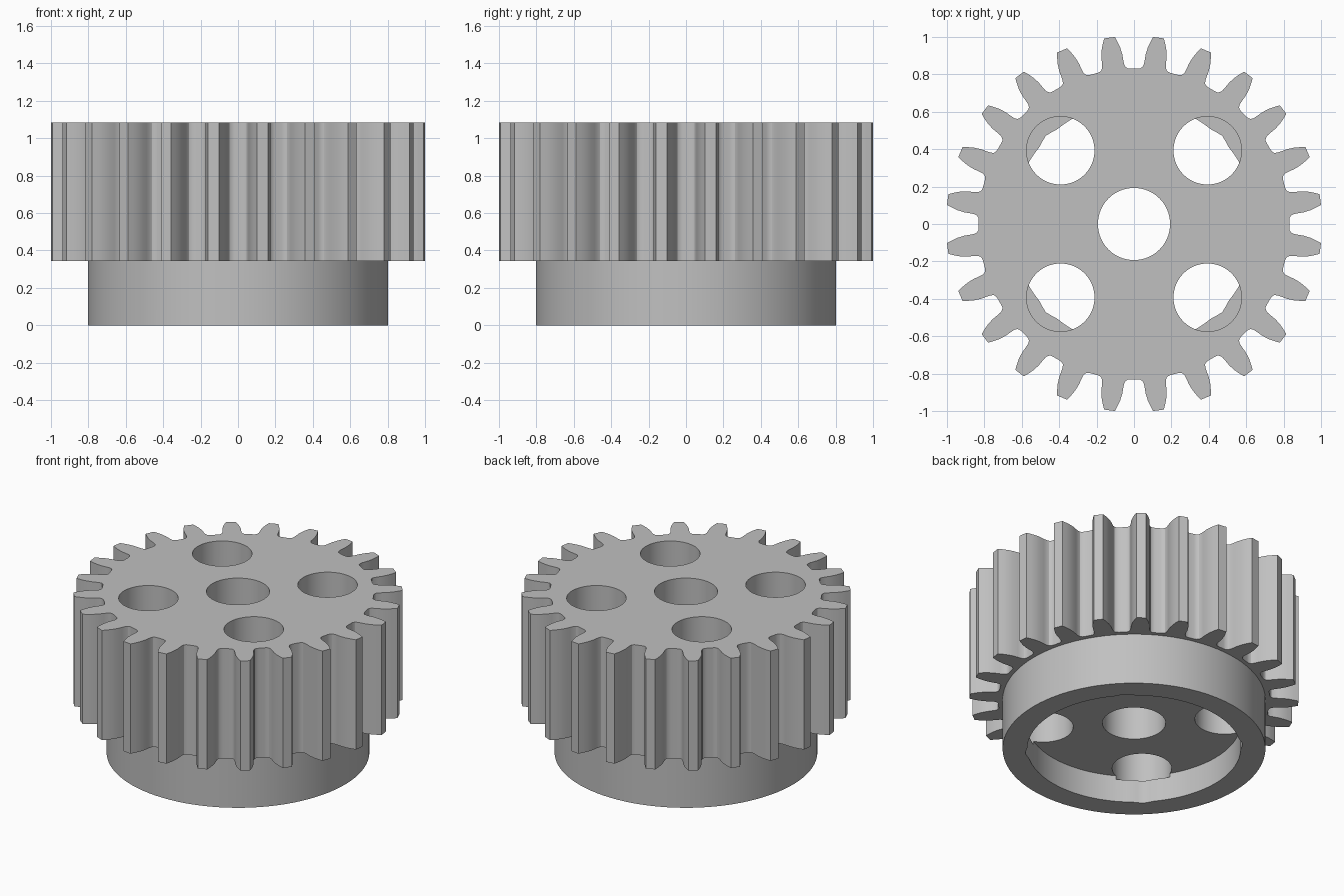
import bpy
import bmesh
from math import sin, cos, pi, radians, hypot

if "Cube" in bpy.data.objects:
    bpy.data.objects.remove(bpy.data.objects["Cube"], do_unlink=True)

TEETH = 24
GEAR_BOTTOM, TOP = 0.345, 1.085

steel = bpy.data.materials.new("grey_metal")
steel.use_nodes = True
grey = (0.53, 0.53, 0.53, 1.0)
steel.diffuse_color = grey
steel.node_tree.nodes["Principled BSDF"].inputs["Base Color"].default_value = grey


def polar(r, angle):
    return r * cos(angle), r * sin(angle)


def prism(name, outline, z0, z1):
    """Extrude a closed outline from z0 up to z1."""
    bm = bmesh.new()
    base = bm.faces.new([bm.verts.new((x, y, z0)) for x, y in outline])
    ext = bmesh.ops.extrude_face_region(bm, geom=[base])
    moved = [v for v in ext["geom"] if isinstance(v, bmesh.types.BMVert)]
    bmesh.ops.translate(bm, vec=(0, 0, z1 - z0), verts=moved)
    bmesh.ops.recalc_face_normals(bm, faces=bm.faces)
    mesh = bpy.data.meshes.new(name)
    bm.to_mesh(mesh)
    bm.free()
    mesh.materials.append(steel)
    obj = bpy.data.objects.new(name, mesh)
    bpy.context.collection.objects.link(obj)
    return obj


def circle(r, n, cx=0.0, cy=0.0):
    return [(cx + r * cos(2 * pi * i / n), cy + r * sin(2 * pi * i / n)) for i in range(n)]


def combine(body, other, operation):
    """Apply a boolean and discard the second body."""
    mod = body.modifiers.new("combine", "BOOLEAN")
    mod.operation, mod.solver, mod.object = operation, "EXACT", other
    bpy.context.view_layer.objects.active = body
    bpy.ops.object.modifier_apply(modifier=mod.name)
    bpy.data.objects.remove(other, do_unlink=True)


# Toothed body: half a tooth as (radius, half angle in degrees), mirrored
half_tooth = [(0.831, 6.3), (0.833, 5.2), (0.841, 4.4), (0.856, 3.95), (0.88, 3.75),
              (0.91, 3.55), (0.945, 3.05), (0.975, 2.4), (1.005, 1.65)]
tooth = [(r, -a) for r, a in half_tooth] + [(r, a) for r, a in reversed(half_tooth)]
step = 360 / TEETH
outline = [polar(r, radians((k + 0.5) * step + a)) for k in range(TEETH) for r, a in tooth]
gear = prism("gear_wheel", outline, GEAR_BOTTOM, TOP)

# Round hub rim below the teeth
combine(gear, prism("hub_rim", circle(0.803, 96), 0, 0.5), "UNION")

# Recess under the hub, with a shallow groove at each diagonal
recess = []
for i in range(120):
    from_diagonal = abs((i * 3) % 90 - 45)
    recess.append(polar(0.652 + 0.015 * max(0, 1 - from_diagonal / 6), radians(i * 3)))
combine(gear, prism("recess_cutter", recess, -0.1, 0.18), "DIFFERENCE")

# Centre bore and four lightening holes
combine(gear, prism("bore_cutter", circle(0.193, 64), -0.1, 1.3), "DIFFERENCE")
for sx in (-1, 1):
    for sy in (-1, 1):
        hole = prism("hole_cutter", circle(0.182, 64, sx * 0.393, sy * 0.393), 0.155, 1.3)
        combine(gear, hole, "DIFFERENCE")

# Smooth round walls, crisp edges
bpy.ops.object.select_all(action="DESELECT")
gear.select_set(True)
bpy.context.view_layer.objects.active = gear
bpy.ops.object.shade_smooth_by_angle(angle=radians(30))
